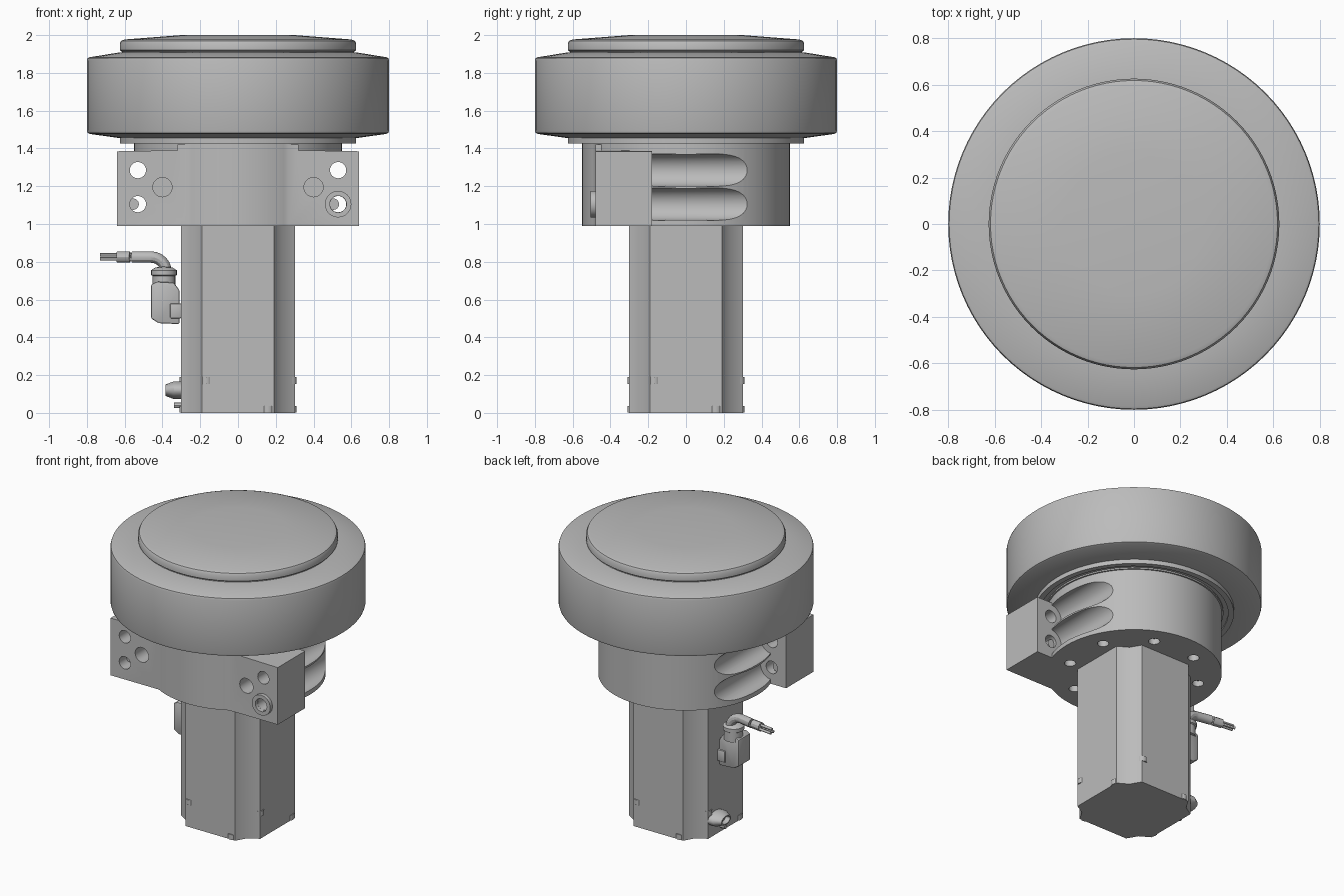
import bpy, bmesh, math
from mathutils import Matrix, Vector

cube = bpy.data.objects.get("Cube")
if cube:
    bpy.data.objects.remove(cube, do_unlink=True)

grey = bpy.data.materials.new("plain grey")
grey.use_nodes = True
COLOR = (0.5, 0.5, 0.5, 1)
grey.diffuse_color = COLOR
grey.node_tree.nodes["Principled BSDF"].inputs["Base Color"].default_value = COLOR

AXES = {"x": Matrix.Rotation(math.pi / 2, 4, "Y"),
        "y": Matrix.Rotation(-math.pi / 2, 4, "X"),
        "z": Matrix.Identity(4)}


def finish(name, bm):
    bmesh.ops.recalc_face_normals(bm, faces=bm.faces)
    mesh = bpy.data.meshes.new(name)
    bm.to_mesh(mesh)
    bm.free()
    mesh.materials.append(grey)
    obj = bpy.data.objects.new(name, mesh)
    bpy.context.collection.objects.link(obj)
    return obj


def prism(name, outline, start, depth, bevel=0):
    """Extrude a closed outline of 3D points along a vector."""
    bm = bmesh.new()
    face = bm.faces.new([bm.verts.new(Vector(p) + Vector(start)) for p in outline])
    top = bmesh.ops.extrude_face_region(bm, geom=[face])["geom"]
    bmesh.ops.translate(bm, vec=depth, verts=[v for v in top if isinstance(v, bmesh.types.BMVert)])
    if bevel:
        bmesh.ops.bevel(bm, geom=bm.edges[:], offset=bevel, segments=2, affect="EDGES", profile=0.5)
    return finish(name, bm)


def box(name, lo, hi, bevel=0):
    (x0, y0, z0), (x1, y1, z1) = lo, hi
    return prism(name, [(x0, y0, z0), (x1, y0, z0), (x1, y1, z0), (x0, y1, z0)],
                 (0, 0, 0), (0, 0, z1 - z0), bevel)


def rod(name, centre, radius, length, axis="z", sides=32):
    bm = bmesh.new()
    bmesh.ops.create_cone(bm, cap_ends=True, segments=sides, radius1=radius, radius2=radius,
                          depth=length, matrix=Matrix.Translation(centre) @ AXES[axis])
    return finish(name, bm)


def lathe(name, profile, axis="z", centre=(0, 0, 0), steps=96):
    bm = bmesh.new()
    verts = [bm.verts.new((r, 0, z)) for r, z in profile]
    edges = [bm.edges.new(pair) for pair in zip(verts, verts[1:])]
    bmesh.ops.spin(bm, geom=verts + edges, cent=(0, 0, 0), axis=(0, 0, 1),
                   angle=math.tau, steps=steps)
    bmesh.ops.remove_doubles(bm, verts=bm.verts, dist=0.0005)
    bm.transform(Matrix.Translation(centre) @ AXES[axis])
    return finish(name, bm)


def combine(target, other, operation):
    """Apply a boolean and discard the helper."""
    other.hide_render = True
    mod = target.modifiers.new("cut", "BOOLEAN")
    mod.operation, mod.object, mod.solver = operation, other, "EXACT"
    graph = bpy.context.evaluated_depsgraph_get()
    result = bpy.data.meshes.new_from_object(target.evaluated_get(graph))
    target.modifiers.clear()
    target.data = result
    bpy.data.objects.remove(other, do_unlink=True)


def tube(name, points, radius):
    curve = bpy.data.curves.new(name, "CURVE")
    curve.dimensions = "3D"
    curve.bevel_depth, curve.bevel_resolution, curve.use_fill_caps = radius, 4, True
    spline = curve.splines.new("POLY")
    spline.points.add(len(points) - 1)
    for point, co in zip(spline.points, points):
        point.co = (*co, 1)
    temp = bpy.data.objects.new(name, curve)
    bpy.context.collection.objects.link(temp)
    mesh = bpy.data.meshes.new_from_object(temp.evaluated_get(bpy.context.evaluated_depsgraph_get()))
    bpy.data.objects.remove(temp, do_unlink=True)
    mesh.materials.clear()
    mesh.materials.append(grey)
    obj = bpy.data.objects.new(name, mesh)
    bpy.context.collection.objects.link(obj)
    return obj


# Rotating head: wide drum, domed cap and bearing rings
lathe("drum", [(0, 1.455), (0.63, 1.455), (0.785, 1.477), (0.796, 1.482), (0.8, 1.495),
               (0.8, 1.865), (0.796, 1.878), (0.785, 1.883), (0.63, 1.908), (0, 1.908)])
lathe("top_cap", [(0, 1.9), (0.615, 1.9), (0.615, 1.912), (0.626, 1.92), (0.626, 1.955),
                  (0.618, 1.97), (0.6, 1.977), (0.3, 2.0), (0, 2.0)])
lathe("bearing_ring", [(0, 1.425), (0.56, 1.425), (0.56, 1.435), (0.59, 1.435), (0.59, 1.425),
                       (0.626, 1.425), (0.626, 1.46), (0, 1.46)])

# Gear housing: round body joined to a front mounting block
housing = rod("housing", (0, 0, 1.2085), 0.55, 0.437, sides=96)
side = [(0.64, 0.99), (0.64, 1.385), (0.32, 1.39), (0.32, 1.42)]
outline = side + [(-x, z) for x, z in reversed(side)]
combine(housing, prism("block", [(x, 0, z) for x, z in outline], (0, -0.48, 0), (0, 0.3, 0)), "UNION")

# Side scallops, bolt holes and dowel holes
for s in (-1, 1):
    for z in (1.285, 1.105):
        combine(housing, rod("scallop", (s * 0.53, 0.21, z), 0.086, 0.78, "y"), "DIFFERENCE")
        combine(housing, rod("bolt_hole", (s * 0.53, -0.3, z), 0.043, 0.5, "y"), "DIFFERENCE")
    combine(housing, rod("dowel_hole", (s * 0.4, -0.45, 1.195), 0.051, 0.2, "y"), "DIFFERENCE")
    rod("half_plug", (s * 0.53 - 0.025, -0.3, 1.105), 0.03, 0.2, "y")
for k in range(8):
    a = math.tau * (k + 0.5) / 8
    combine(housing, rod("base_hole", (0.42 * math.cos(a), 0.42 * math.sin(a), 0.99), 0.036, 0.08),
            "DIFFERENCE")
lathe("port_boss", [(0.044, -0.02), (0.07, -0.02), (0.07, 0.02), (0.044, 0.02), (0.044, -0.02)],
      "y", (0.53, -0.485, 1.105), 32)

# Motor: square section with a groove along every corner
corner = [(0.303, 0.19), (0.232, 0.232), (0.19, 0.303)]
section = [Matrix.Rotation(k * math.pi / 2, 3, "Z") @ Vector((x, y, 0))
           for k in range(4) for x, y in corner]
prism("motor", section, (0, 0, 0), (0, 0, 1.0))

# Cap screws, repeated on each side
for k in range(4):
    turn = Matrix.Rotation(k * math.pi / 2, 3, "Z")
    rod("base_screw", turn @ Vector((0.158, -0.278, 0.019)), 0.033, 0.036, sides=16)
    rod("cap_screw", turn @ Vector((-0.168, -0.278, 0.172)), 0.033, 0.036, sides=16)

# Power connector on the right flank
prism("connector_body", [(-0.31, 0, 0.47), (-0.42, 0, 0.475), (-0.46, 0, 0.5), (-0.46, 0, 0.68),
                         (-0.43, 0, 0.695), (-0.34, 0, 0.69), (-0.31, 0, 0.65)],
      (0, -0.05, 0), (0, 0.13, 0), 0.008)
box("connector_foot", (-0.36, -0.06, 0.5), (-0.3, 0.09, 0.58), 0.008)
lathe("connector_collar", [(0, 0.66), (0.06, 0.66), (0.06, 0.725), (0.068, 0.73), (0.068, 0.755),
                           (0.045, 0.77), (0, 0.775)], centre=(-0.392, 0.04, 0), steps=24)
bend = [(-0.46 + 0.08 * math.sin(t * math.pi / 12), 0.06, 0.745 + 0.08 * math.cos(t * math.pi / 12))
        for t in range(7)]
tube("cable", [(-0.56, 0.08, 0.825)] + bend + [(-0.38, 0.055, 0.7)], 0.03)
tube("cable_sleeve", [(-0.64, 0.09, 0.825), (-0.572, 0.08, 0.825)], 0.029)
for dy, dz in ((-0.013, -0.01), (0.013, -0.01), (0, 0.012)):
    tube("wire", [(-0.73, 0.1 + dy, 0.825 + dz), (-0.55, 0.08 + dy, 0.825 + dz)], 0.009)

# Signal connector: oval flange with socket near the base
socket = lathe("signal_connector", [(0, 0), (0.055, 0), (0.055, 0.04), (0.035, 0.085), (0.028, 0.085),
                                    (0.028, 0.05), (0, 0.05)], steps=32)
socket.data.transform(Matrix.Translation((-0.3, 0.11, 0.12)) @ Matrix.Rotation(-math.pi / 2, 4, "Y")
                      @ Matrix.Diagonal((0.85, 1.5, 1, 1)))
rod("ground_stud", (-0.31, 0.05, 0.04), 0.015, 0.06, "x", 12)

# Smooth round parts while keeping edges crisp
bpy.ops.object.select_all(action="DESELECT")
for obj in bpy.context.scene.objects:
    if obj.type == "MESH" and obj.data.materials and obj.data.materials[0] == grey:
        obj.select_set(True)
        bpy.context.view_layer.objects.active = obj
bpy.ops.object.shade_smooth_by_angle(angle=math.radians(30))
